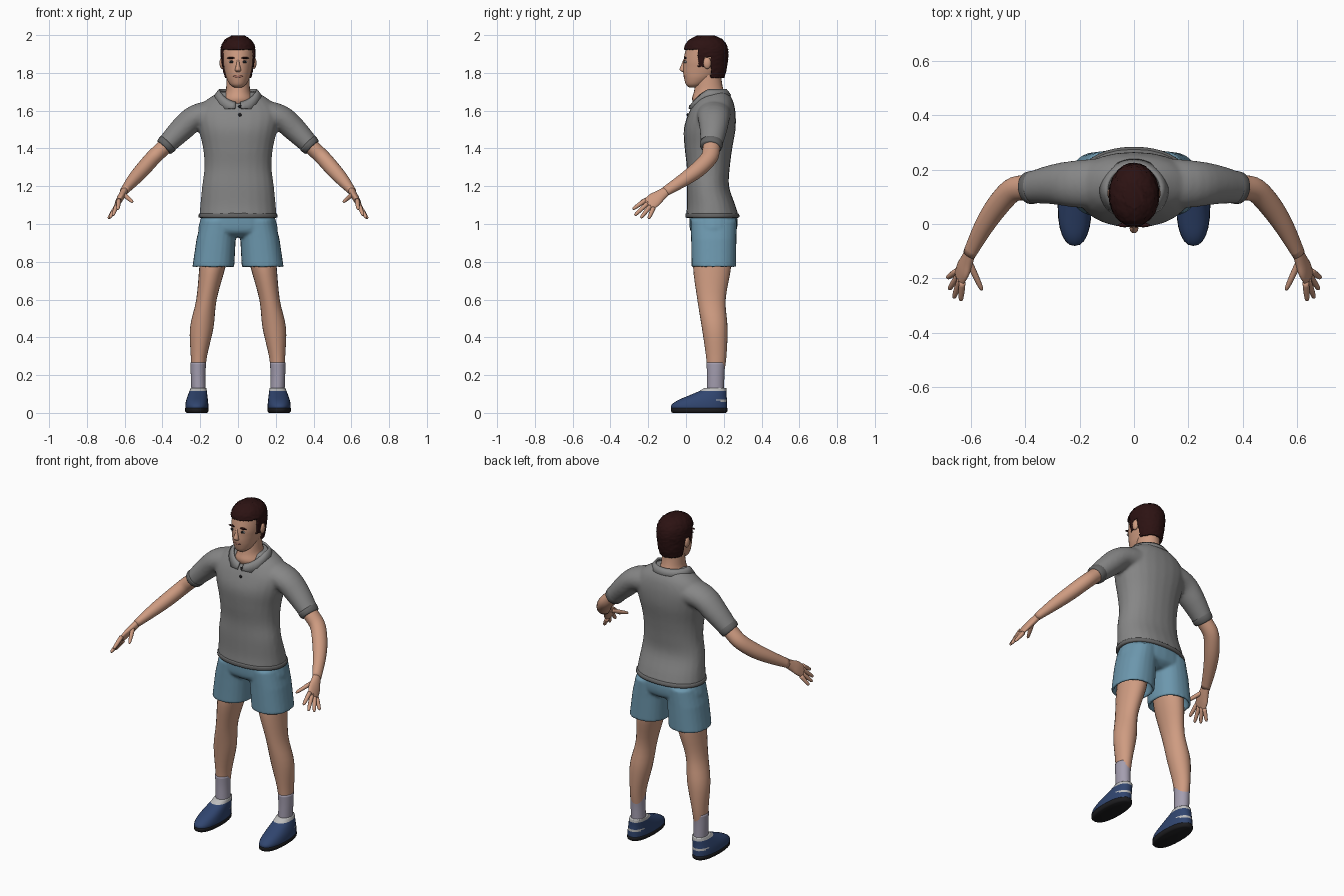
import bpy, bmesh, math, random
from mathutils import Vector

random.seed(4)
if "Cube" in bpy.data.objects:
    bpy.data.objects.remove(bpy.data.objects["Cube"])


def material(name, r, g, b):
    m = bpy.data.materials.new(name)
    m.use_nodes = True
    m.diffuse_color = (r, g, b, 1)
    m.node_tree.nodes["Principled BSDF"].inputs["Base Color"].default_value = (r, g, b, 1)
    return m


SKIN = material("skin", .62, .33, .22)
HAIR = material("dark hair", .025, .006, .006)
SHIRT = material("grey cotton", .24, .24, .24)
RIB = material("dark grey rib", .13, .13, .13)
SHORTS = material("blue shorts", .15, .31, .42)
SOCK = material("pale sock", .37, .34, .43)
SHOE = material("navy shoe", .03, .06, .16)
BLACK = material("black", .012, .012, .014)
LIPS = material("lips", .42, .17, .13)
PALE = material("pale grey", .5, .5, .5)


def smooth_rings(rings, sub):
    """Catmull-Rom interpolation of (x, y, z, rx, ry) rings."""
    pts = [Vector(r) for r in rings]
    out = []
    for i in range(len(pts) - 1):
        a, b, c, d = pts[max(i - 1, 0)], pts[i], pts[i + 1], pts[min(i + 2, len(pts) - 1)]
        for k in range(sub):
            t = k / sub
            out.append(b + (c - a) * t / 2 + (a * 2 - b * 5 + c * 4 - d) * t**2 / 2
                       + (b * 3 - a - c * 3 + d) * t**3 / 2)
    return out + [pts[-1]]


def add_object(name, bm, mat):
    bmesh.ops.recalc_face_normals(bm, faces=bm.faces)
    for f in bm.faces:
        f.smooth = True
    me = bpy.data.meshes.new(name)
    bm.to_mesh(me)
    bm.free()
    me.materials.append(mat)
    ob = bpy.data.objects.new(name, me)
    bpy.context.collection.objects.link(ob)
    return ob


def loft_into(bm, rings, side=1, along=False, sub=4, segs=24, power=2.0):
    """Skin rings; level rings, or rings square to the path when along is set."""
    rs = smooth_rings(rings, sub)
    loops = []
    for i, r in enumerate(rs):
        u, v = Vector((1, 0, 0)), Vector((0, 1, 0))
        if along:
            t = (rs[min(i + 1, len(rs) - 1)] - rs[max(i - 1, 0)]).to_tuple()
            t = Vector(t[:3]).normalized()
            u = t.cross(v).normalized()
            v = t.cross(u)
        loop = []
        for k in range(segs):
            a = 2 * math.pi * k / segs
            c, s = math.cos(a), math.sin(a)
            c = math.copysign(abs(c) ** (2 / power), c)
            s = math.copysign(abs(s) ** (2 / power), s)
            p = Vector(r[:3]) + u * r[3] * c + v * r[4] * s
            loop.append(bm.verts.new((p.x * side, p.y, p.z)))
        loops.append(loop)
    faces = [bm.faces.new((p[k], p[(k + 1) % segs], q[(k + 1) % segs], q[k]))
             for p, q in zip(loops, loops[1:]) for k in range(segs)]
    faces += [bm.faces.new(loops[0]), bm.faces.new(loops[-1])]
    bmesh.ops.recalc_face_normals(bm, faces=faces)


def loft(name, mat, rings, **kw):
    bm = bmesh.new()
    loft_into(bm, rings, **kw)
    return add_object(name, bm, mat)


def level(rows):
    """Centred rings from (z, y, rx, ry)."""
    return [(0, y, z, rx, ry) for z, y, rx, ry in rows]


def blob(name, mat, pos, size):
    bm = bmesh.new()
    bmesh.ops.create_uvsphere(bm, u_segments=16, v_segments=10, radius=1)
    for v in bm.verts:
        v.co = Vector(a * b + c for a, b, c in zip(v.co, size, pos))
    return add_object(name, bm, mat)


def fuse(ob, voxel, rounds):
    m = ob.modifiers.new("fuse", 'REMESH')
    m.mode, m.voxel_size, m.use_smooth_shade = 'VOXEL', voxel, True
    m = ob.modifiers.new("soften", 'SMOOTH')
    m.factor, m.iterations = .5, rounds


SIDES = (("left", 1), ("right", -1))

# Shirt: torso and sleeves fused into one cloth shape
bm = bmesh.new()
loft_into(bm, level([(1.04, .14, .205, .14), (1.1, .133, .2, .128), (1.2, .116, .19, .112),
                     (1.3, .118, .178, .114), (1.4, .119, .185, .126), (1.5, .125, .208, .137),
                     (1.58, .137, .222, .126), (1.64, .147, .185, .106),
                     (1.675, .152, .14, .085), (1.7, .152, .095, .065)]), power=2.2)
for _, s in SIDES:
    loft_into(bm, [(.1, .148, 1.585, .078, .095), (.22, .147, 1.565, .068, .086),
                   (.3, .145, 1.5, .064, .073), (.39, .132, 1.408, .05, .056)],
              side=s, along=True)
fuse(add_object("shirt", bm, SHIRT), .009, 6)
loft("shirt_hem", RIB, level([(1.032, .14, .19, .125), (1.034, .14, .207, .141),
                              (1.045, .14, .209, .143), (1.056, .138, .205, .139),
                              (1.058, .138, .19, .125)]), sub=2, segs=40, power=2.2)

# Folded collar, open at the front
bm = bmesh.new()
rows = []
for k in range(41):
    a = -3.02 + 6.04 * k / 40
    drop = .068 * max(0, -math.cos(a)) ** 1.5
    point = .022 * math.exp(-((abs(a) - 2.5) / .25) ** 2)
    row = []
    for grow, down in ((.93, .012), (1, 0), (1.12, .014), (1.27, .034 + point)):
        row.append(bm.verts.new((.1 * grow * math.sin(a), .125 + .09 * grow * math.cos(a),
                                 1.715 - drop - down)))
    rows.append(row)
for p, q in zip(rows, rows[1:]):
    for j in range(3):
        bm.faces.new((p[j], q[j], q[j + 1], p[j + 1]))
collar = add_object("collar", bm, SHIRT)
collar.modifiers.new("thickness", 'SOLIDIFY').thickness = .008
for n, (y, z) in enumerate(((.022, 1.622), (.009, 1.578))):
    blob(f"button_{n + 1}", BLACK, (.01, y, z), (.009, .006, .009))

# Shorts: hips and two hollow legs
bm = bmesh.new()
loft_into(bm, level([(1.07, .14, .18, .12), (1.02, .145, .2, .128), (.96, .145, .208, .12),
                     (.93, .145, .15, .08)]), power=2.3)
for _, s in SIDES:
    loft_into(bm, [(.1, .147, 1.02, .095, .122), (.116, .147, .92, .104, .12),
                   (.131, .147, .77, .111, .118), (.131, .147, .77, .098, .106),
                   (.13, .147, .84, .08, .09)], side=s, sub=1, power=2.3)
fuse(add_object("shorts", bm, SHORTS), .008, 4)

for word, s in SIDES:
    # Sleeve cuff and arm
    loft(word + "_cuff", RIB, [(.367, .135, 1.431, .05, .057), (.37, .135, 1.428, .054, .061),
                               (.387, .132, 1.411, .052, .059), (.393, .131, 1.405, .047, .053)],
         side=s, along=True, sub=2)
    loft(word + "_arm", SKIN, [(.35, .137, 1.446, .042, .046), (.4, .134, 1.398, .041, .046),
                               (.45, .122, 1.35, .041, .045), (.505, .062, 1.288, .04, .043),
                               (.555, -.015, 1.232, .034, .036), (.605, -.11, 1.172, .021, .027)],
         side=s, along=True)
    # Hand
    bm = bmesh.new()
    loft_into(bm, [(.6, -.1, 1.178, .019, .025), (.614, -.135, 1.152, .019, .032),
                   (.628, -.168, 1.128, .017, .041), (.643, -.2, 1.1, .011, .037)],
              side=s, along=True)
    knuckle, across = Vector((.64, -.192, 1.105)), Vector((-.28, -.66, .66))
    tips = ((.033, (.636, -.282, 1.078)), (.012, (.662, -.272, 1.045)),
            (-.01, (.679, -.24, 1.032)), (-.03, (.686, -.198, 1.028)))
    fingers = [(knuckle + across * o, Vector(tip)) for o, tip in tips]
    fingers.append((Vector((.608, -.135, 1.16)), Vector((.558, -.243, 1.116))))
    for base, tip in fingers:
        path = [(*base.lerp(tip, t), r, r) for t, r in
                ((0, .012), (.45, .0115), (.85, .009), (.97, .006), (1, .002))]
        loft_into(bm, path, side=s, along=True, sub=2, segs=12)
    add_object(word + "_hand", bm, SKIN)

    # Leg, sock and shoe
    loft(word + "_leg", SKIN, [(.122, .142, .87, .075, .09), (.136, .138, .77, .069, .1),
                               (.167, .135, .6, .054, .075), (.192, .152, .45, .062, .068),
                               (.207, .16, .3, .043, .054), (.21, .157, .2, .036, .043)], side=s)
    loft(word + "_sock", SOCK, [(.21, .158, .268, .041, .05), (.211, .157, .2, .039, .046),
                                (.208, .156, .1, .038, .046)], side=s)
    shoe = loft(word + "_shoe", SHOE, [(.218, .07, .02, .06, .148), (.218, .07, .04, .061, .148),
                                       (.217, .085, .065, .058, .132), (.214, .115, .092, .052, .1),
                                       (.211, .142, .115, .046, .073), (.209, .155, .132, .042, .058)],
                side=s, power=2.3)
    shoe.data.materials.append(PALE)
    for f in shoe.data.polygons:
        if f.center.z > .117 or (f.center.y > .17 and .06 < f.center.z < .075):
            f.material_index = 1
    loft(word + "_sole", BLACK, [(.218, .07, 0, .054, .14), (.218, .07, .008, .062, .15),
                                 (.218, .07, .026, .062, .15)], side=s, sub=2, power=2.3)

# Head and neck
loft("neck", SKIN, level([(1.8, .12, .06, .068), (1.75, .12, .061, .07), (1.7, .122, .066, .08),
                          (1.66, .13, .085, .098), (1.62, .14, .09, .09)]))
loft("head", SKIN, level([(1.722, .042, .018, .024), (1.738, .05, .042, .05),
                          (1.77, .07, .06, .08), (1.8, .085, .069, .1), (1.83, .094, .076, .109),
                          (1.86, .097, .081, .111), (1.9, .1, .083, .107), (1.94, .102, .08, .098),
                          (1.97, .105, .062, .078), (1.988, .106, .035, .045)]), segs=32)
loft("nose", SKIN, level([(1.872, -.005, .006, .008), (1.845, -.012, .009, .012),
                          (1.82, -.018, .015, .016), (1.81, -.014, .015, .014),
                          (1.803, -.008, .008, .006)]), segs=16)
blob("mouth", LIPS, (0, -.004, 1.782), (.026, .01, .008))
for word, s in SIDES:
    blob(word + "_ear", SKIN, (s * .085, .112, 1.852), (.013, .021, .031))
    blob(word + "_eye", PALE, (s * .034, -.003, 1.858), (.015, .007, .007))
    blob(word + "_iris", BLACK, (s * .034, -.008, 1.859), (.008, .005, .007))
    blob(word + "_brow", HAIR, (s * .037, -.004, 1.879), (.022, .008, .005))

# Short hair: a cap trimmed along the hairline
bm = bmesh.new()
loft_into(bm, level([(1.77, .13, .068, .07), (1.81, .116, .08, .097), (1.86, .108, .088, .113),
                     (1.9, .108, .092, .116), (1.94, .105, .089, .113), (1.975, .105, .069, .089),
                     (1.997, .105, .034, .045)]), segs=64, sub=7)


def hairline(y):
    if y < .065:
        return 1.925
    if y < .098:
        return 1.835
    return 1.885 if y < .135 else 1.775


cut = [f for f in bm.faces
       if f.calc_center_median().z < hairline(f.calc_center_median().y)]
bmesh.ops.delete(bm, geom=cut, context='FACES')
for v in bm.verts:
    v.co += Vector(random.uniform(-.002, .002) for _ in range(3))
hair = add_object("hair", bm, HAIR)
hair.modifiers.new("thickness", 'SOLIDIFY').thickness = .012
